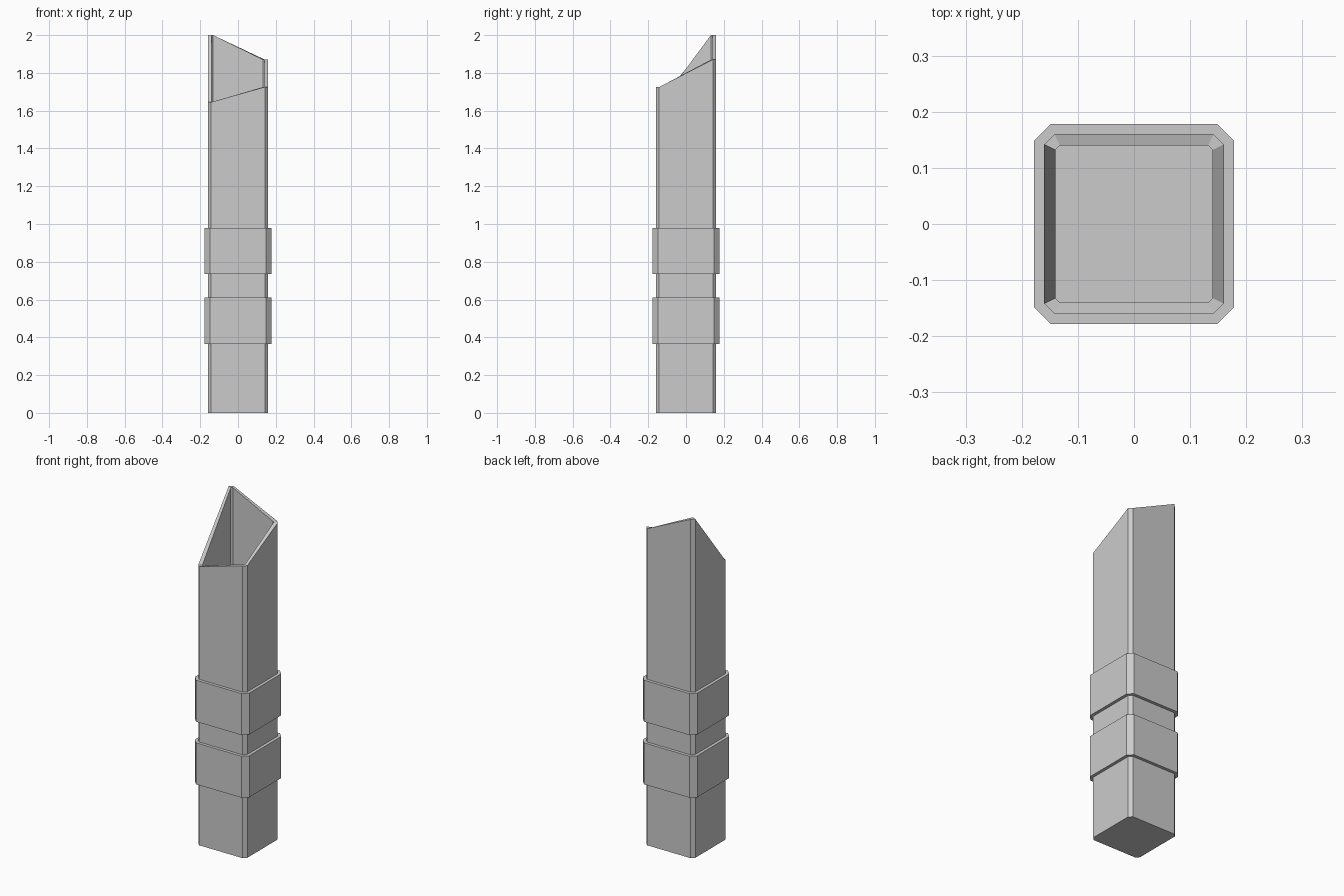
import bpy, bmesh

if "Cube" in bpy.data.objects:
    bpy.data.objects.remove(bpy.data.objects["Cube"])

# corner order: front-left, front-right, back-right, back-left
CORNERS = [(-1, -1), (1, -1), (1, 1), (-1, 1)]


def octagon(bm, half, flat, heights):
    """Square ring with chamfered corners; one height per corner."""
    ring = []
    for i, (sx, sy) in enumerate(CORNERS):
        pair = [(sx * half, sy * flat), (sx * flat, sy * half)]
        if i % 2:
            pair.reverse()
        ring += [bm.verts.new((x, y, heights[i])) for x, y in pair]
    return ring


def bridge(bm, a, b):
    n = len(a)
    for i in range(n):
        j = (i + 1) % n
        bm.faces.new((a[i], a[j], b[j], b[i]))


def finish(bm, name):
    bmesh.ops.recalc_face_normals(bm, faces=bm.faces)
    mesh = bpy.data.meshes.new(name)
    bm.to_mesh(mesh)
    bm.free()
    bpy.context.collection.objects.link(bpy.data.objects.new(name, mesh))


OUTER = (0.16, 0.142)
INNER = (0.14, 0.132)
COLLAR = (0.178, 0.149)

# hollow shaft with a slanted, uneven rim
rim = [1.645, 1.725, 1.87, 2.0]
bm = bmesh.new()
rings = [octagon(bm, *OUTER, [0] * 4), octagon(bm, *OUTER, rim),
         octagon(bm, *INNER, rim), octagon(bm, *INNER, [0.02] * 4)]
for a, b in zip(rings, rings[1:]):
    bridge(bm, a, b)
bm.faces.new(rings[0])
bm.faces.new(rings[-1])
finish(bm, "shaft")

# two raised collars around the shaft
for name, z0, z1 in (("lower_collar", 0.365, 0.61), ("upper_collar", 0.735, 0.98)):
    bm = bmesh.new()
    rings = [octagon(bm, *OUTER, [z0] * 4), octagon(bm, *COLLAR, [z0] * 4),
             octagon(bm, *COLLAR, [z1] * 4), octagon(bm, *OUTER, [z1] * 4)]
    for a, b in zip(rings, rings[1:] + rings[:1]):
        bridge(bm, a, b)
    finish(bm, name)
